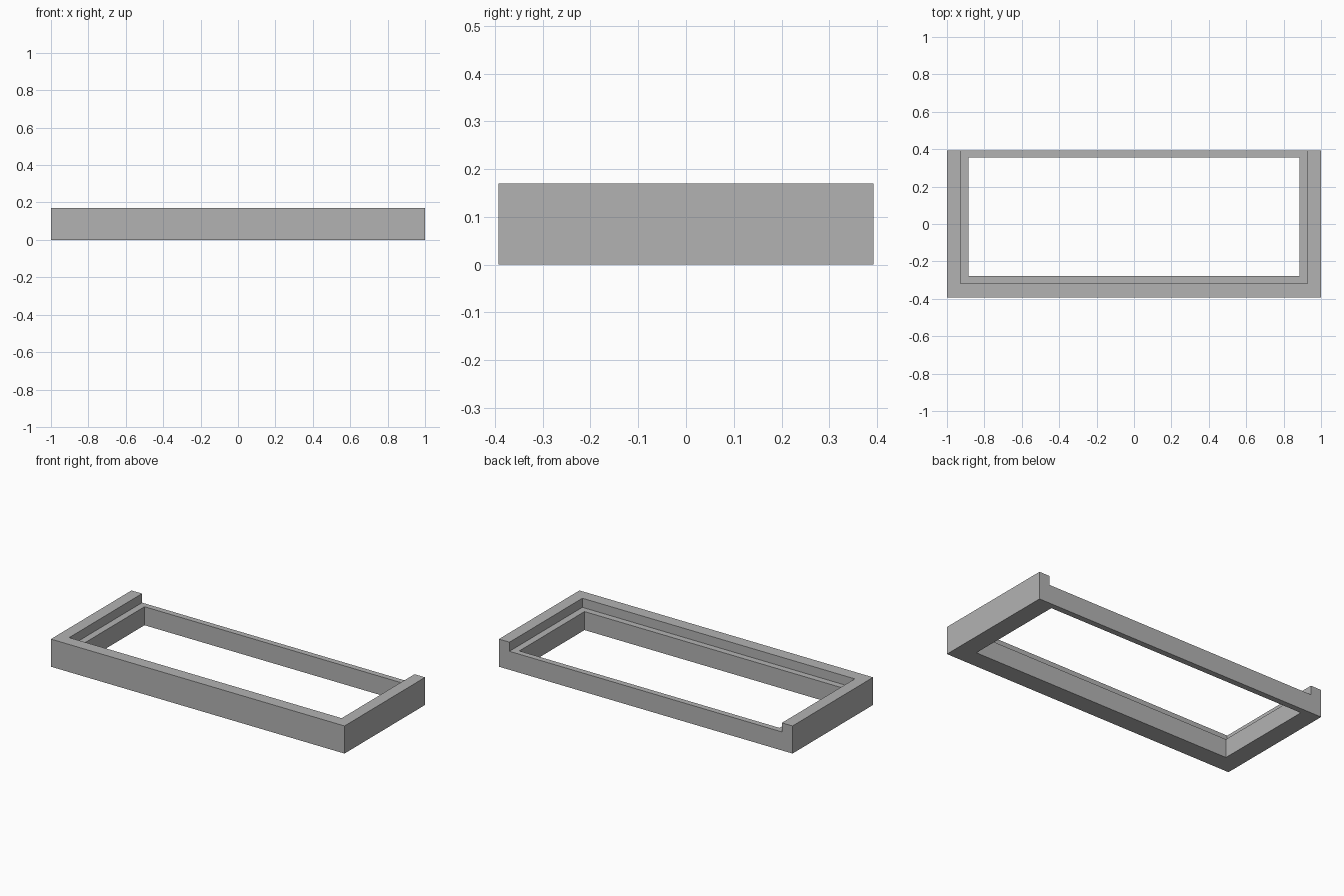
import bpy

cube = bpy.data.objects.get("Cube")
if cube:
    bpy.data.objects.remove(cube, do_unlink=True)

HALF_X, HALF_Y, HEIGHT = 1.0, 0.392, 0.17
LEDGE_Z = 0.114


def box(name, low, high):
    """Axis-aligned box between two corners."""
    centre = [(a + b) / 2 for a, b in zip(low, high)]
    bpy.ops.mesh.primitive_cube_add(size=1, location=centre)
    obj = bpy.context.object
    obj.name = name
    obj.scale = [b - a for a, b in zip(low, high)]
    bpy.ops.object.transform_apply(location=True, rotation=False, scale=True)
    return obj


def cut(target, cutter):
    """Subtract the cutter from the target and discard it."""
    mod = target.modifiers.new(cutter.name, 'BOOLEAN')
    mod.operation = 'DIFFERENCE'
    mod.solver = 'EXACT'
    mod.object = cutter
    bpy.context.view_layer.objects.active = target
    bpy.ops.object.modifier_apply(modifier=mod.name)
    bpy.data.objects.remove(cutter, do_unlink=True)


# Solid block for the frame
frame = box("tray_frame", (-HALF_X, -HALF_Y, 0), (HALF_X, HALF_Y, HEIGHT))

# Recess above the ledge, open at the back
cut(frame, box("recess_cutter", (-0.928, -0.317, LEDGE_Z), (0.928, 0.6, 0.4)))

# Rectangular opening right through
cut(frame, box("opening_cutter", (-0.886, -0.278, -0.2), (0.886, 0.356, 0.4)))

# Plain grey material
grey = bpy.data.materials.new("plain_grey")
grey.use_nodes = True
colour = (0.45, 0.45, 0.45, 1)
grey.diffuse_color = colour
grey.node_tree.nodes["Principled BSDF"].inputs["Base Color"].default_value = colour
frame.data.materials.clear()
frame.data.materials.append(grey)
for face in frame.data.polygons:
    face.material_index = 0
    face.use_smooth = False
